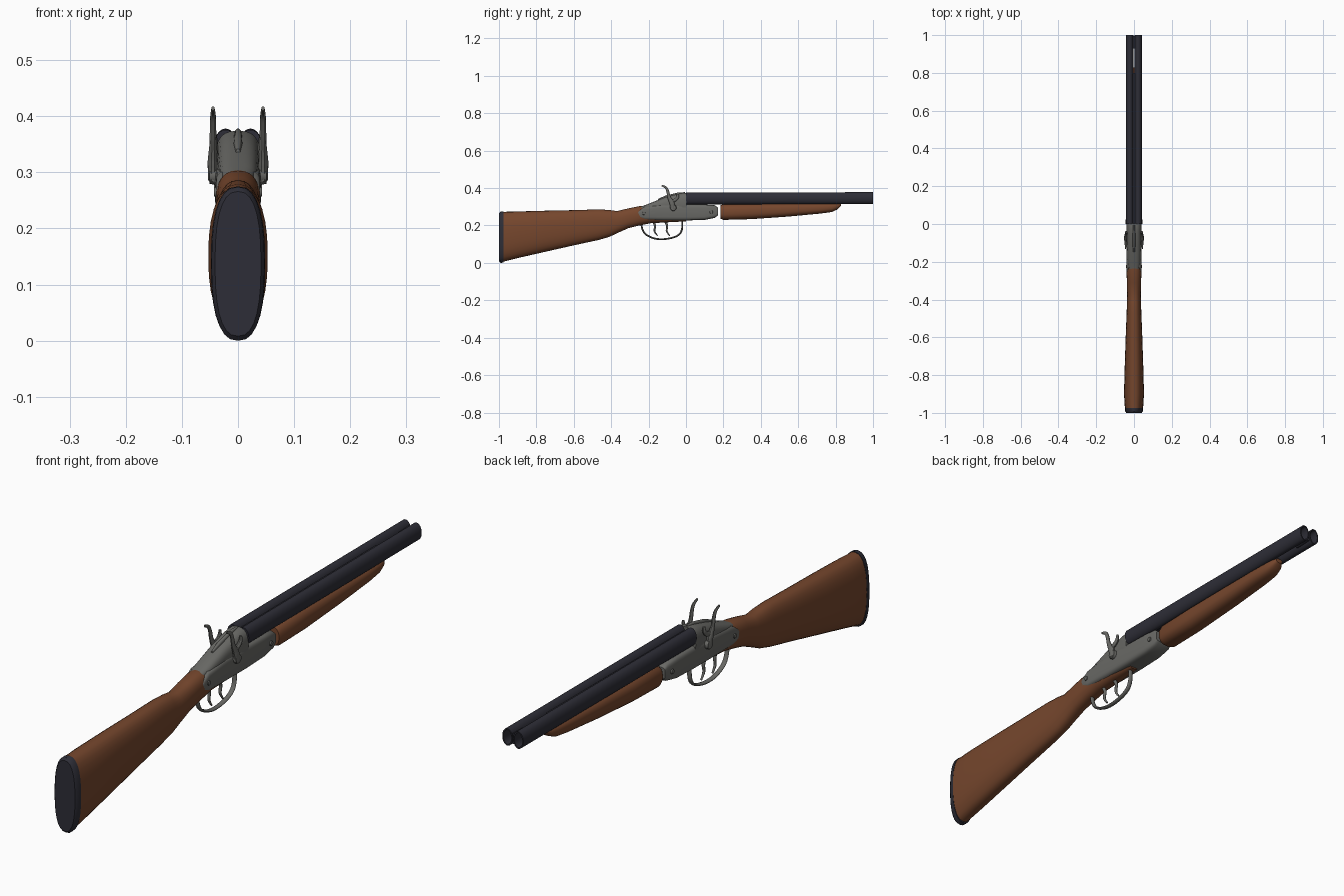
import bpy
import bmesh
from math import cos, sin, pi, radians
from mathutils import Vector

cube = bpy.data.objects.get("Cube")
if cube:
    bpy.data.objects.remove(cube, do_unlink=True)


def material(name, rgb):
    m = bpy.data.materials.new(name)
    m.use_nodes = True
    m.diffuse_color = (*rgb, 1)
    m.node_tree.nodes["Principled BSDF"].inputs["Base Color"].default_value = (*rgb, 1)
    return m


WOOD = material("walnut wood", (0.18, 0.062, 0.026))
STEEL = material("grey steel", (0.14, 0.14, 0.13))
BLUED = material("blued metal", (0.027, 0.027, 0.038))


def finish(name, bm, mat):
    bmesh.ops.recalc_face_normals(bm, faces=bm.faces)
    mesh = bpy.data.meshes.new(name)
    bm.to_mesh(mesh)
    bm.free()
    mesh.materials.append(mat)
    for p in mesh.polygons:
        p.use_smooth = True
    mesh.set_sharp_from_angle(angle=radians(40))
    ob = bpy.data.objects.new(name, mesh)
    bpy.context.collection.objects.link(ob)
    return ob


def power(v, e):
    return abs(v) ** e * (1 if v >= 0 else -1)


def loft(name, sections, mat, x=0, n=2.0, sides=28):
    """Skin rounded sections, each (y, bottom z, top z, half width)."""
    bm = bmesh.new()
    rings = []
    for y, low, high, w in sections:
        mid, h = (low + high) / 2, (high - low) / 2
        angles = [2 * pi * i / sides for i in range(sides)]
        rings.append([bm.verts.new((x + w * power(cos(a), 2 / n), y,
                                    mid + h * power(sin(a), 2 / n))) for a in angles])
    for a, b in zip(rings, rings[1:]):
        for i in range(sides):
            j = (i + 1) % sides
            bm.faces.new((a[i], a[j], b[j], b[i]))
    bm.faces.new(rings[0])
    bm.faces.new(rings[-1])
    return finish(name, bm, mat)


def rod(name, points, radii, mat, x=0, widen=1.0, sides=10, steps=6):
    """Sweep a round bar along a smooth path of (y, z) points."""
    pts = [Vector(p) for p in points]
    path = []
    for i in range(len(pts) - 1):
        p0, p1, p2, p3 = pts[max(i - 1, 0)], pts[i], pts[i + 1], pts[min(i + 2, len(pts) - 1)]
        for s in range(steps + (i == len(pts) - 2)):
            t = s / steps
            pos = 0.5 * (2 * p1 + (p2 - p0) * t + (2 * p0 - 5 * p1 + 4 * p2 - p3) * t ** 2
                         + (3 * p1 - p0 - 3 * p2 + p3) * t ** 3)
            path.append((pos, radii[i] * (1 - t) + radii[i + 1] * t))
    bm = bmesh.new()
    rings = []
    for k, (pos, r) in enumerate(path):
        d = (path[min(k + 1, len(path) - 1)][0] - path[max(k - 1, 0)][0]).normalized()
        ring = []
        for i in range(sides):
            a = 2 * pi * i / sides
            ring.append(bm.verts.new((x + widen * r * cos(a), pos.x - d.y * r * sin(a),
                                      pos.y + d.x * r * sin(a))))
        rings.append(ring)
    for a, b in zip(rings, rings[1:]):
        for i in range(sides):
            j = (i + 1) % sides
            bm.faces.new((a[i], a[j], b[j], b[i]))
    bm.faces.new(rings[0])
    bm.faces.new(rings[-1])
    return finish(name, bm, mat)


def disc(name, x, y, z, radius, depth, mat):
    """Short cylinder lying across the gun."""
    bm = bmesh.new()
    bmesh.ops.create_cone(bm, cap_ends=True, segments=16, radius1=radius,
                          radius2=radius * 0.85, depth=depth)
    side = 1 if x > 0 else -1
    for v in bm.verts:
        v.co = (x + side * v.co.z, y + v.co.x, z + v.co.y)
    return finish(name, bm, mat)


# Shoulder stock and butt pad
loft("stock", [(-0.978, 0.006, 0.273, 0.048), (-0.9, 0.026, 0.275, 0.053),
               (-0.75, 0.06, 0.279, 0.049), (-0.6, 0.094, 0.282, 0.044),
               (-0.47, 0.122, 0.286, 0.039), (-0.41, 0.139, 0.283, 0.037),
               (-0.37, 0.158, 0.277, 0.036), (-0.31, 0.185, 0.291, 0.038),
               (-0.25, 0.2, 0.303, 0.039), (-0.19, 0.212, 0.305, 0.037),
               (-0.1, 0.217, 0.28, 0.034), (0, 0.222, 0.25, 0.02)], WOOD, n=2.4)
loft("butt_pad", [(-1, 0.008, 0.266, 0.041), (-0.992, 0.0, 0.274, 0.047),
                  (-0.975, 0.002, 0.275, 0.0485)], BLUED, n=2.5)

# Fore-end under the barrels
loft("fore_end", [(0.185, 0.236, 0.308, 0.036), (0.2, 0.23, 0.314, 0.041),
                  (0.35, 0.234, 0.318, 0.042), (0.55, 0.248, 0.32, 0.039),
                  (0.72, 0.264, 0.32, 0.035), (0.78, 0.272, 0.32, 0.031),
                  (0.81, 0.286, 0.32, 0.025), (0.828, 0.304, 0.32, 0.014)], WOOD, n=2.5)

# Receiver body, standing breech and top lever
loft("receiver", [(-0.264, 0.25, 0.265, 0.036), (-0.25, 0.237, 0.282, 0.039),
                  (-0.22, 0.229, 0.302, 0.04), (-0.12, 0.227, 0.314, 0.041),
                  (0.0, 0.227, 0.314, 0.041), (0.1, 0.23, 0.312, 0.04),
                  (0.155, 0.241, 0.308, 0.038), (0.17, 0.254, 0.296, 0.035)],
     STEEL, n=5)
loft("breech", [(-0.25, 0.27, 0.298, 0.024), (-0.21, 0.265, 0.312, 0.033),
                (-0.11, 0.26, 0.352, 0.037), (-0.04, 0.26, 0.37, 0.039),
                (-0.015, 0.26, 0.374, 0.041), (0.002, 0.26, 0.374, 0.041)], STEEL, n=2.8)
loft("top_lever", [(-0.15, 0.32, 0.342, 0.004), (-0.11, 0.33, 0.36, 0.008),
                   (-0.04, 0.34, 0.377, 0.007), (-0.005, 0.34, 0.378, 0.005)], STEEL, n=3)

# Trigger guard and two triggers
rod("trigger_guard", [(-0.24, 0.222), (-0.233, 0.18), (-0.212, 0.15), (-0.16, 0.129),
                      (-0.1, 0.129), (-0.045, 0.146), (-0.022, 0.178), (-0.02, 0.235)],
    [0.005] * 8, STEEL, widen=1.8)
for name, y in (("rear_trigger", -0.17), ("front_trigger", -0.105)):
    rod(name, [(y - 0.012, 0.235), (y + 0.004, 0.2), (y + 0.002, 0.17), (y + 0.018, 0.145)],
        [0.008, 0.006, 0.005, 0.003], STEEL)

for side, s in (("left", 1), ("right", -1)):
    # Barrel with an open bore
    loft(side + "_barrel", [(0, 0.312, 0.376, 0.0215), (0.97, 0.315, 0.378, 0.0205),
                            (1, 0.315, 0.378, 0.0205), (1, 0.32, 0.373, 0.016),
                            (0.6, 0.32, 0.373, 0.016)], BLUED, x=s * 0.0222)
    # External hammer with curled spur, nose and pivot
    rod(side + "_hammer", [(-0.07, 0.285), (-0.075, 0.318), (-0.09, 0.35), (-0.097, 0.38),
                           (-0.107, 0.402), (-0.13, 0.414)],
        [0.012, 0.014, 0.009, 0.008, 0.007, 0.004], STEEL, x=s * 0.0445, widen=0.7)
    rod(side + "_hammer_nose", [(-0.085, 0.328), (-0.06, 0.336), (-0.046, 0.35), (-0.044, 0.368)],
        [0.009, 0.009, 0.008, 0.005], STEEL, x=s * 0.042, widen=0.8)
    disc(side + "_hammer_pivot", s * 0.044, -0.068, 0.295, 0.018, 0.014, STEEL)
    # Pins on the receiver sides
    for name, y, z in (("front_pin", 0.135, 0.272), ("rear_pin", -0.225, 0.265)):
        disc(side + "_" + name, s * 0.0405, y, z, 0.009, 0.005, STEEL)

# Ribs joining the barrels
for name, y0, y1 in (("long_rib", 0, 0.8), ("muzzle_rib", 0.93, 0.995)):
    loft(name, [(y0, 0.322, 0.362, 0.006), (y1, 0.325, 0.364, 0.006)], BLUED, n=5)
